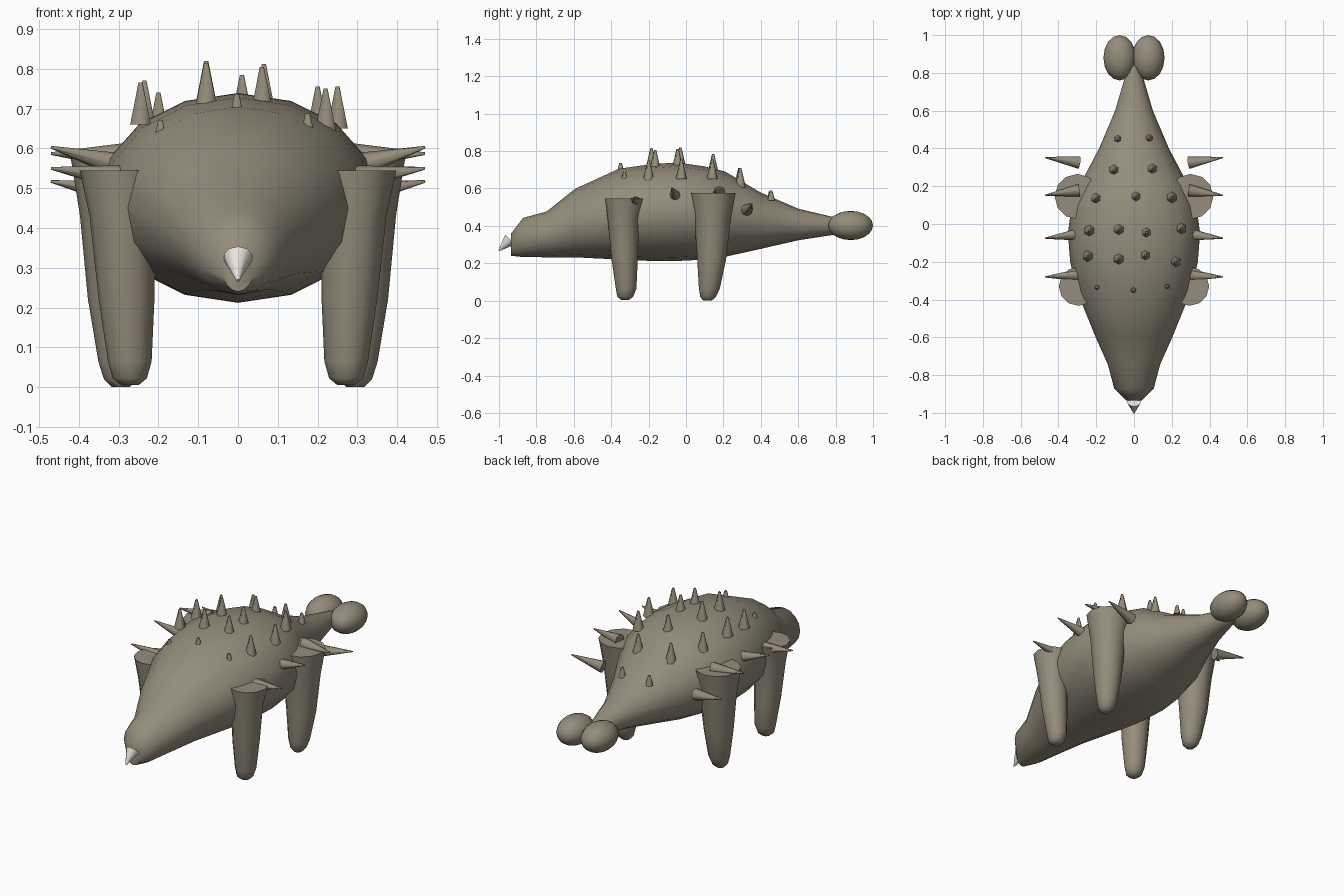
import bpy, bmesh, math
from mathutils import Vector

if "Cube" in bpy.data.objects:
    bpy.data.objects.remove(bpy.data.objects["Cube"])


def material(name, rgb):
    m = bpy.data.materials.new(name)
    m.diffuse_color = (*rgb, 1)
    m.use_nodes = True
    m.node_tree.nodes["Principled BSDF"].inputs["Base Color"].default_value = m.diffuse_color
    return m


HIDE = material("taupe_hide", (0.30, 0.265, 0.20))
IVORY = material("ivory_beak", (0.80, 0.77, 0.72))


def finish(bm, name, mat, angle=50):
    bmesh.ops.recalc_face_normals(bm, faces=bm.faces)
    mesh = bpy.data.meshes.new(name)
    bm.to_mesh(mesh)
    bm.free()
    ob = bpy.data.objects.new(name, mesh)
    bpy.context.collection.objects.link(ob)
    mesh.materials.append(mat)
    bpy.ops.object.select_all(action='DESELECT')
    ob.select_set(True)
    bpy.context.view_layer.objects.active = ob
    bpy.ops.object.shade_smooth_by_angle(angle=math.radians(angle))
    return ob


def loft(name, rings, mat, angle=50):
    """Skin a list of equally sized point rings and cap both ends."""
    bm = bmesh.new()
    loops = [[bm.verts.new(p) for p in ring] for ring in rings]
    n = len(loops[0])
    for a, b in zip(loops, loops[1:]):
        for i in range(n):
            j = (i + 1) % n
            bm.faces.new((a[i], a[j], b[j], b[i]))
    bm.faces.new(loops[0])
    bm.faces.new(loops[-1])
    return finish(bm, name, mat, angle)


def circle(n):
    return [(math.sin(2 * math.pi * i / n), math.cos(2 * math.pi * i / n)) for i in range(n)]


def spike(name, base, tip, r, mat=HIDE, sides=6, blunt=0.2):
    """Tapered cone running from base to tip."""
    base, tip = Vector(base), Vector(tip)
    axis = tip - base
    bm = bmesh.new()
    bmesh.ops.create_cone(bm, cap_ends=True, segments=sides, radius1=r,
                          radius2=r * blunt, depth=axis.length)
    rot = axis.to_track_quat('Z', 'Y').to_matrix()
    bmesh.ops.rotate(bm, verts=bm.verts, matrix=rot)
    bmesh.ops.translate(bm, verts=bm.verts, vec=(base + tip) / 2)
    return finish(bm, name, mat, 65)


# Body from snout to tail: y, half width, bottom, top
SECTIONS = [
    (-0.935, 0.04, 0.24, 0.36), (-0.87, 0.105, 0.233, 0.443),
    (-0.745, 0.138, 0.232, 0.477), (-0.595, 0.205, 0.232, 0.597),
    (-0.36, 0.30, 0.22, 0.705), (-0.20, 0.338, 0.213, 0.728),
    (-0.05, 0.35, 0.212, 0.739), (0.10, 0.33, 0.22, 0.718),
    (0.21, 0.285, 0.235, 0.69), (0.40, 0.185, 0.277, 0.578),
    (0.60, 0.10, 0.323, 0.492), (0.84, 0.03, 0.36, 0.435)]
loft("body", [[(w * s, y, (lo + hi) / 2 + (hi - lo) / 2 * c) for s, c in circle(16)]
              for y, w, lo, hi in SECTIONS], HIDE)

# Beak tip
spike("beak", (0, -0.94, 0.327), (0, -1.0, 0.268), 0.037, IVORY, 10, 0.1)

# Legs: flared flat top tapering to a blunt toe (x, y, z, radius)
FRONT_LEG = [(0.295, -0.33, 0.545, 0.103), (0.29, -0.335, 0.43, 0.083),
             (0.28, -0.328, 0.22, 0.07), (0.272, -0.32, 0.065, 0.055),
             (0.272, -0.325, 0.022, 0.043), (0.272, -0.325, 0.005, 0.022)]
REAR_LEG = [(0.30, 0.145, 0.575, 0.12), (0.30, 0.142, 0.43, 0.097),
            (0.30, 0.137, 0.22, 0.077), (0.295, 0.125, 0.065, 0.056),
            (0.295, 0.118, 0.02, 0.042), (0.295, 0.115, 0.0, 0.022)]
# Flank spikes: base and tip, mirrored
FLANK = [((0.29, -0.27, 0.525), (0.47, -0.28, 0.55)),
         ((0.29, -0.055, 0.555), (0.47, -0.075, 0.603)),
         ((0.29, 0.178, 0.58), (0.47, 0.152, 0.587)),
         ((0.29, 0.325, 0.485), (0.47, 0.352, 0.517))]
for side, m in (("left", -1), ("right", 1)):
    for name, leg in (("front_leg", FRONT_LEG), ("rear_leg", REAR_LEG)):
        loft(f"{name}_{side}", [[(m * (x + r * s), y + r * c, z) for s, c in circle(12)]
                                for x, y, z, r in leg], HIDE)
    for i, (b, t) in enumerate(FLANK):
        spike(f"flank_spike_{side}_{i}", (m * b[0], *b[1:]), (m * t[0], *t[1:]), 0.033, sides=8, blunt=0.1)
    # Tail club lobe
    bm = bmesh.new()
    bmesh.ops.create_uvsphere(bm, u_segments=16, v_segments=10, radius=1)
    bmesh.ops.scale(bm, verts=bm.verts, vec=(0.086, 0.12, 0.078))
    bmesh.ops.translate(bm, verts=bm.verts, vec=(m * 0.076, 0.88, 0.402))
    finish(bm, f"tail_club_{side}", HIDE)

# Upright back spikes: x, y, tip height
LARGE = [(-0.105, 0.285, 0.71), (0.095, 0.29, 0.71),
         (-0.2, 0.135, 0.74), (0.01, 0.145, 0.785), (0.2, 0.14, 0.755),
         (-0.235, -0.035, 0.77), (-0.08, -0.03, 0.82), (0.065, -0.045, 0.812), (0.25, -0.025, 0.755),
         (-0.245, -0.17, 0.765), (-0.08, -0.185, 0.815), (0.06, -0.165, 0.805), (0.22, -0.2, 0.75)]
SMALL = [(-0.085, 0.45, 0.585), (0.08, 0.455, 0.59),
         (-0.195, -0.335, 0.67), (-0.003, -0.35, 0.737), (0.175, -0.33, 0.688)]
for i, (x, y, z) in enumerate(LARGE):
    spike(f"back_spike_{i}", (x, y, z - 0.105), (x, y, z), 0.03)
for i, (x, y, z) in enumerate(SMALL):
    spike(f"small_back_spike_{i}", (x, y, z - 0.055), (x, y, z), 0.02, blunt=0.35)
